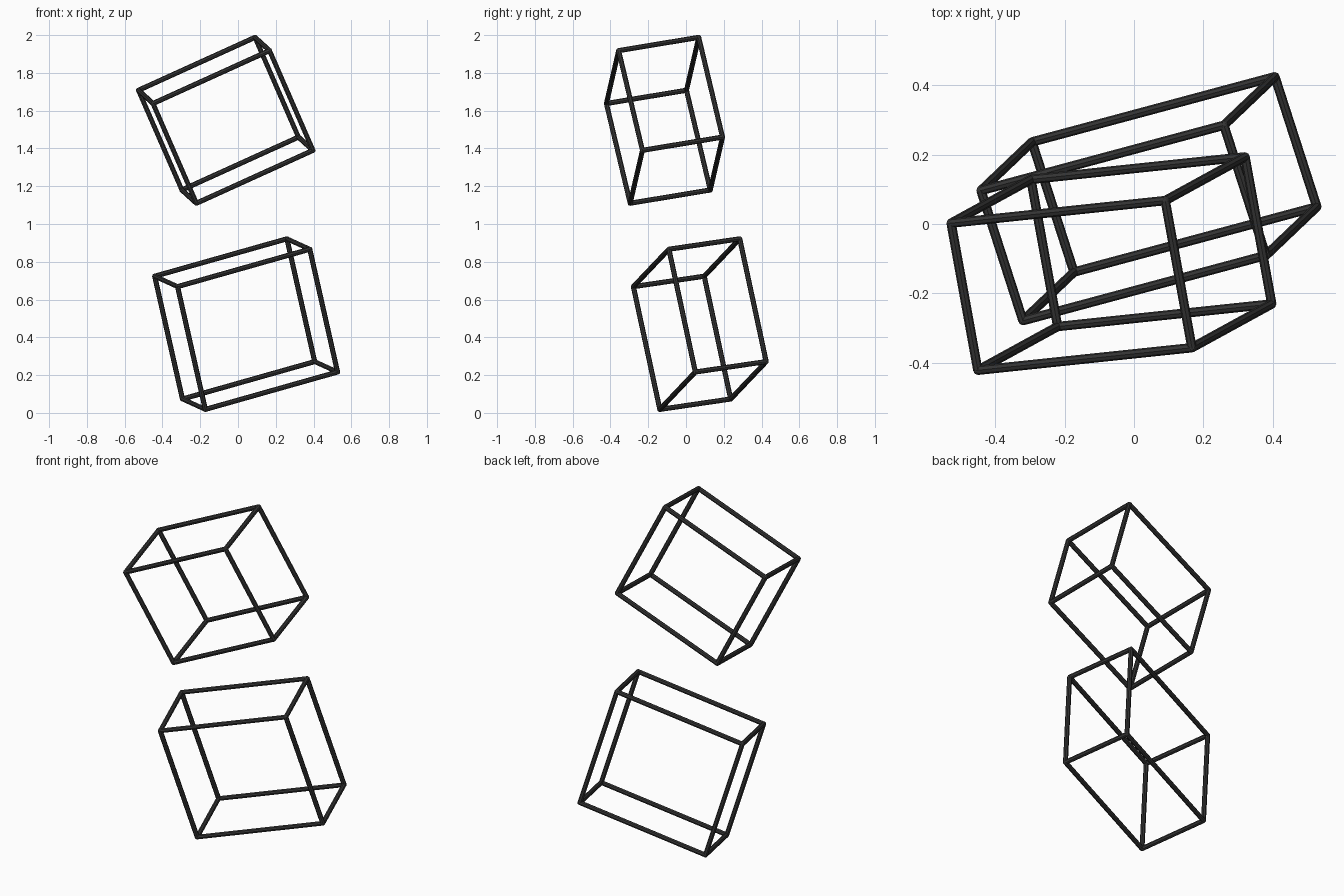
import bpy
import bmesh
from mathutils import Vector, Matrix

if "Cube" in bpy.data.objects:
    bpy.data.objects.remove(bpy.data.objects["Cube"])

RADIUS = 0.0135
SIDES = 8

mat = bpy.data.materials.new("dark_grey")
mat.diffuse_color = (0.035, 0.035, 0.035, 1)
mat.use_nodes = True
mat.node_tree.nodes["Principled BSDF"].inputs["Base Color"].default_value = mat.diffuse_color


def add_bar(bm, a, b):
    """Round bar between two points."""
    d = b - a
    rot = d.to_track_quat('Z', 'Y').to_matrix().to_4x4()
    bmesh.ops.create_cone(bm, cap_ends=True, segments=SIDES, radius1=RADIUS,
                          radius2=RADIUS, depth=d.length,
                          matrix=Matrix.Translation((a + b) / 2) @ rot)


def box_frame(name, centre, axes):
    """Twelve bars along the edges of a tilted box, with rounded joints."""
    bm = bmesh.new()
    c = Vector(centre)
    ax = [Vector(a) / 2 for a in axes]
    for i in range(3):
        u, v, w = ax[i], ax[(i + 1) % 3], ax[(i + 2) % 3]
        for s in (-1, 1):
            for t in (-1, 1):
                p = c + v * s + w * t
                add_bar(bm, p - u, p + u)
    for i in (-1, 1):
        for j in (-1, 1):
            for k in (-1, 1):
                p = c + ax[0] * i + ax[1] * j + ax[2] * k
                bmesh.ops.create_uvsphere(bm, u_segments=SIDES, v_segments=6, radius=RADIUS,
                                          matrix=Matrix.Translation(p))
    me = bpy.data.meshes.new(name)
    bm.to_mesh(me)
    bm.free()
    me.materials.append(mat)
    ob = bpy.data.objects.new(name, me)
    bpy.context.collection.objects.link(ob)
    return ob


# each frame: centre, then its width, depth and height edge vectors
box_frame("lower_frame", (0.043, 0.073, 0.470),
          [(0.700, 0.188, 0.198), (-0.121, 0.375, 0.055), (0.147, 0.140, -0.650)])
box_frame("upper_frame", (-0.065, -0.114, 1.549),
          [(0.617, 0.065, 0.280), (-0.077, 0.424, 0.070), (0.230, 0.126, -0.528)])
